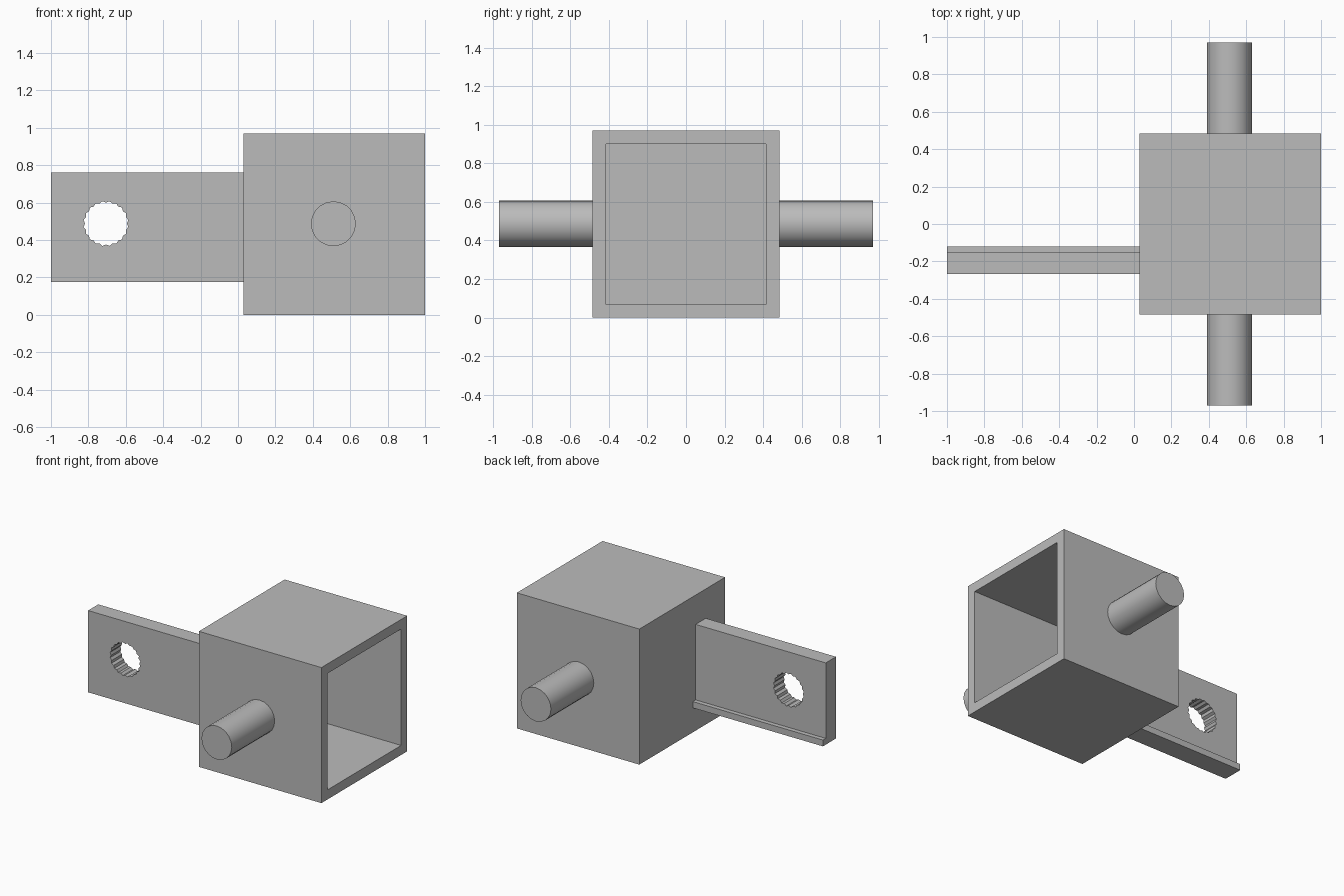
import bpy, bmesh, math
from mathutils import Matrix, Vector

if "Cube" in bpy.data.objects:
    bpy.data.objects.remove(bpy.data.objects["Cube"])

grey = bpy.data.materials.new("plain grey")
grey.use_nodes = True
colour = (0.5, 0.5, 0.5, 1)
grey.diffuse_color = colour
grey.node_tree.nodes["Principled BSDF"].inputs["Base Color"].default_value = colour


def add_object(name, bm):
    mesh = bpy.data.meshes.new(name)
    bmesh.ops.recalc_face_normals(bm, faces=bm.faces)
    bm.to_mesh(mesh)
    bm.free()
    mesh.materials.append(grey)
    obj = bpy.data.objects.new(name, mesh)
    bpy.context.collection.objects.link(obj)
    return obj


def box(low, high):
    bm = bmesh.new()
    bmesh.ops.create_cube(bm, size=1)
    low, high = Vector(low), Vector(high)
    bmesh.ops.scale(bm, vec=high - low, verts=bm.verts)
    bmesh.ops.translate(bm, vec=(low + high) / 2, verts=bm.verts)
    return bm


def activate(obj):
    bpy.ops.object.select_all(action="DESELECT")
    obj.select_set(True)
    bpy.context.view_layer.objects.active = obj


# Hollow housing, open on the +x side
bm = box((0.03, -0.485, 0), (1, 0.485, 0.97))
mouth = max(bm.faces, key=lambda f: f.calc_center_median().x)
bmesh.ops.inset_region(bm, faces=[mouth], thickness=0.097)
cavity = bmesh.ops.extrude_discrete_faces(bm, faces=[mouth])["faces"]
bmesh.ops.translate(bm, vec=(-0.87, 0, 0), verts=cavity[0].verts)
add_object("housing", bm)

# Side pins, front and back
for name, side in (("front_pin", -1), ("back_pin", 1)):
    bm = bmesh.new()
    place = Matrix.Translation((0.51, side * 0.71, 0.487)) @ Matrix.Rotation(math.pi / 2, 4, "X")
    bmesh.ops.create_cone(bm, cap_ends=True, segments=20, radius1=0.12,
                          radius2=0.12, depth=0.52, matrix=place)
    activate(add_object(name, bm))
    bpy.ops.object.shade_smooth_by_angle(angle=math.radians(35))

# Mounting plate with a fluted hole
curve = bpy.data.curves.new("plate_outline", "CURVE")
curve.dimensions = "2D"
curve.fill_mode = "BOTH"
curve.extrude = 0.0575
outline = [(-1, 0.175), (0.05, 0.175), (0.05, 0.76), (-1, 0.76)]
flutes = 20
hole = []
for i in range(flutes * 2):
    angle = math.pi * i / flutes
    radius = 0.121 if i % 2 else 0.112
    hole.append((-0.706 + radius * math.cos(angle), 0.488 + radius * math.sin(angle)))
for points in (outline, hole):
    spline = curve.splines.new("POLY")
    spline.points.add(len(points) - 1)
    spline.use_cyclic_u = True
    for point, (x, z) in zip(spline.points, points):
        point.co = (x, z, 0, 1)
plate = bpy.data.objects.new("mounting_plate", curve)
bpy.context.collection.objects.link(plate)
plate.rotation_euler.x = math.pi / 2
plate.location.y = -0.2095
curve.materials.append(grey)
activate(plate)
bpy.ops.object.convert(target="MESH")
bpy.ops.object.shade_flat()

# Small lip along the plate's lower back edge
add_object("plate_lip", box((-1, -0.16, 0.175), (0.05, -0.12, 0.22)))
